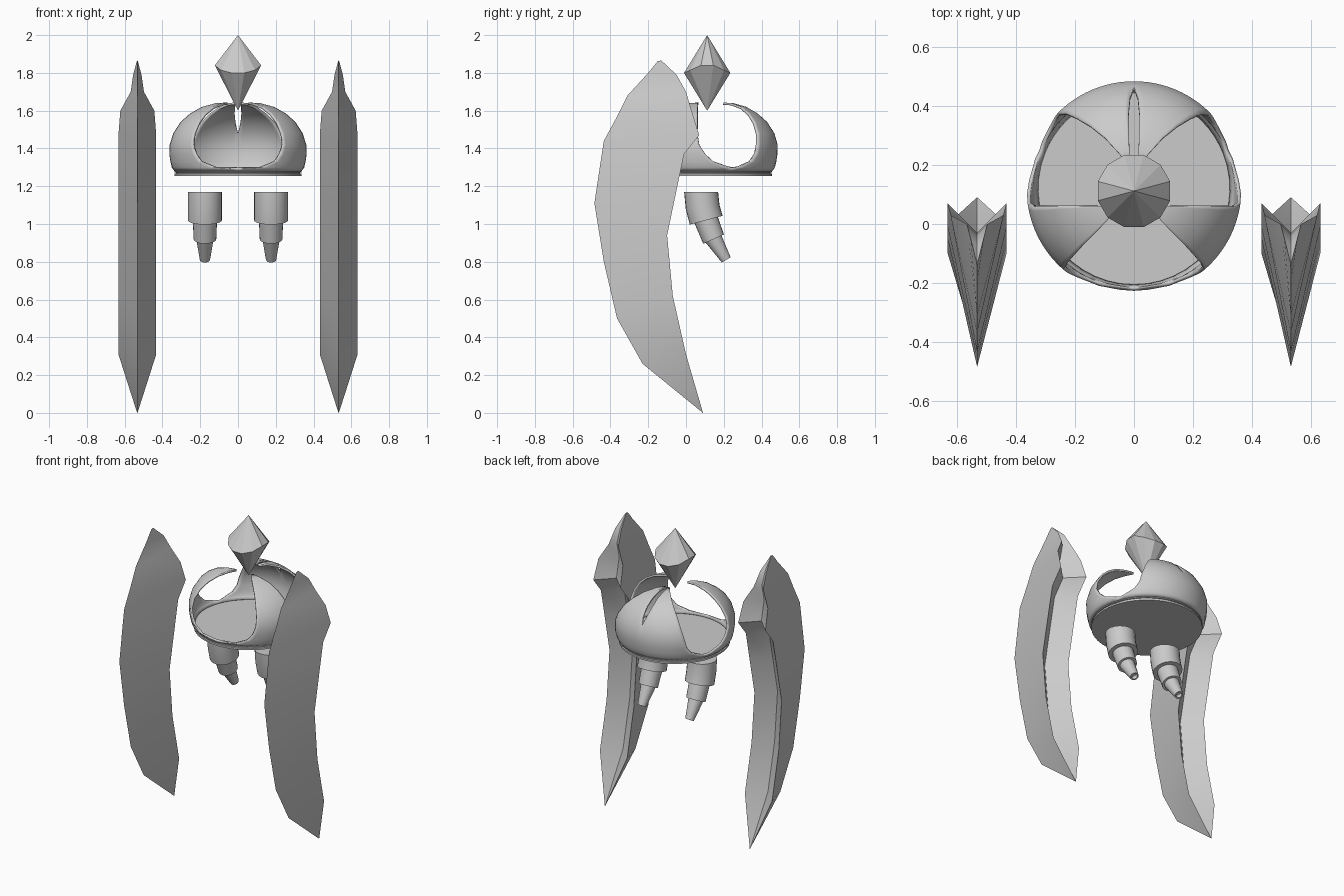
import bpy, bmesh
from math import sin, cos, pi, radians
from mathutils import Vector

cube = bpy.data.objects.get("Cube")
if cube:
    bpy.data.objects.remove(cube)

grey = bpy.data.materials.new("plain_grey")
grey.use_nodes = True
colour = (0.6, 0.6, 0.6, 1)
grey.diffuse_color = colour
grey.node_tree.nodes["Principled BSDF"].inputs["Base Color"].default_value = colour


def make_object(name, bm, smooth=None, fix_normals=True):
    bmesh.ops.remove_doubles(bm, verts=bm.verts, dist=0.0001)
    if fix_normals:
        bmesh.ops.recalc_face_normals(bm, faces=bm.faces)
    mesh = bpy.data.meshes.new(name)
    bm.to_mesh(mesh)
    bm.free()
    mesh.materials.append(grey)
    ob = bpy.data.objects.new(name, mesh)
    bpy.context.collection.objects.link(ob)
    if smooth:
        bpy.ops.object.select_all(action='DESELECT')
        ob.select_set(True)
        bpy.context.view_layer.objects.active = ob
        bpy.ops.object.shade_smooth_by_angle(angle=radians(smooth))
    return ob


def skin(bm, rows, closed=True):
    """Join rows of points with quads."""
    rows = [[bm.verts.new(p) for p in row] for row in rows]
    n = len(rows[0])
    for a, b in zip(rows, rows[1:]):
        for i in range(n if closed else n - 1):
            k = (i + 1) % n
            bm.faces.new((a[i], a[k], b[k], b[i]))
    return rows


def loft(name, rings, smooth=None):
    """Closed loft with capped ends."""
    bm = bmesh.new()
    rows = skin(bm, rings)
    bm.faces.new(rows[0])
    bm.faces.new(rows[-1])
    return make_object(name, bm, smooth)


def ring(y, z, r, tilt=0, x=0, n=24):
    t = radians(tilt)
    return [Vector((x + r * cos(2 * pi * i / n),
                    y + r * sin(2 * pi * i / n) * cos(t),
                    z + r * sin(2 * pi * i / n) * sin(t))) for i in range(n)]


# Floating crystal: twelve sides, with a girdle dipping at front and back
CRYSTAL_Y = 0.112
bm = bmesh.new()
top = bm.verts.new((0, CRYSTAL_Y, 2))
tip = bm.verts.new((0, CRYSTAL_Y, 1.6))
girdle = []
for i in range(12):
    a = (i + 0.5) * pi / 6
    girdle.append(bm.verts.new((0.127 * cos(a), CRYSTAL_Y + 0.127 * sin(a),
                                1.84 - 0.04 * max(0, abs(sin(a)) - 0.26) / 0.7)))
for a, b in zip(girdle, girdle[1:] + girdle[:1]):
    bm.faces.new((a, b, top))
    bm.faces.new((b, a, tip))
make_object("crystal", bm)

# Dome half: radius, height, front gap, side gap start and end, back slit (degrees)
DOME_Y = 0.12
dome_rows = [
    (.335, 1.278, 0, 22, 22, 0),
    (.347, 1.293, 0, 22, 22, 0),
    (.351, 1.30, 20, 17, 27, 0),
    (.358, 1.33, 33, 4, 38, 0),
    (.364, 1.37, 38, -3, 43, 0),
    (.365, 1.42, 41, -8, 45, 0),
    (.348, 1.48, 42, -10, 48, 0),
    (.31, 1.54, 42, -11, 51, 2.5),
    (.26, 1.585, 42, -13, 55, 4),
    (.20, 1.62, 41, -17, 60, 5),
    (.13, 1.64, 40, -27, 67, 7),
    (.08, 1.643, 43, -42, 76, 4),
]


def arc(r, z, start, end, n=12):
    angles = [radians(start + (end - start) * i / n) for i in range(n + 1)]
    return [Vector((r * cos(a), DOME_Y + r * sin(a), z)) for a in angles]


bm = bmesh.new()
skin(bm, [arc(r, z, front - 90, s0, 14) for r, z, front, s0, s1, slit in dome_rows], False)
skin(bm, [arc(r, z, s1, 90 - slit) for r, z, front, s0, s1, slit in dome_rows], False)
dome = make_object("open_dome", bm, 40, fix_normals=False)
dome.modifiers.new("mirror", 'MIRROR')
shell = dome.modifiers.new("shell", 'SOLIDIFY')
shell.thickness = 0.012
shell.offset = -1

# Grooved base plate under the dome
base = [(.335, 1.255), (.335, 1.266), (.328, 1.268), (.328, 1.272), (.335, 1.274), (.335, 1.28)]
loft("base_plate", [ring(DOME_Y, z, r, n=48) for r, z in base], 30)

# Stepped legs bending backwards: y, z, radius, tilt
leg_rings = [
    (.08, 1.17, .09, 0), (.088, 1.09, .09, 7), (.107, 1.02, .09, 15),
    (.107, 1.02, .064, 15), (.146, .92, .06, 24),
    (.146, .92, .046, 24), (.213, .81, .027, 30),
    (.213, .81, .018, 30), (.203, .83, .016, 30),
]
for side, word in ((1, "left"), (-1, "right")):
    loft(word + "_leg", [ring(y, z, r, t, side * 0.175) for y, z, r, t in leg_rings], 30)

# Curved wing blades: front edge y z, back edge y z, half width
wing_rows = [
    (-.15, 1.862, -.13, 1.865, .002),
    (-.20, 1.80, -.05, 1.79, .022),
    (-.31, 1.68, .0, 1.70, .035),
    (-.37, 1.56, .03, 1.60, .09),
    (-.435, 1.44, .07, 1.47, .1),
    (-.455, 1.31, -.01, 1.37, .1),
    (-.485, 1.11, -.05, 1.18, .1),
    (-.435, .80, -.10, .94, .1),
    (-.365, .50, -.07, .62, .1),
    (-.23, .26, .0, .31, .1),
    (.086, .003, .09, .0, .001),
]
for side, word in ((1, "left"), (-1, "right")):
    x = side * 0.533
    rings = [[Vector((x, fy, fz)), Vector((x + w, by, bz)),
              Vector((x, by - w, bz)), Vector((x - w, by, bz))]
             for fy, fz, by, bz, w in wing_rows]
    loft(word + "_wing", rings, 35)
